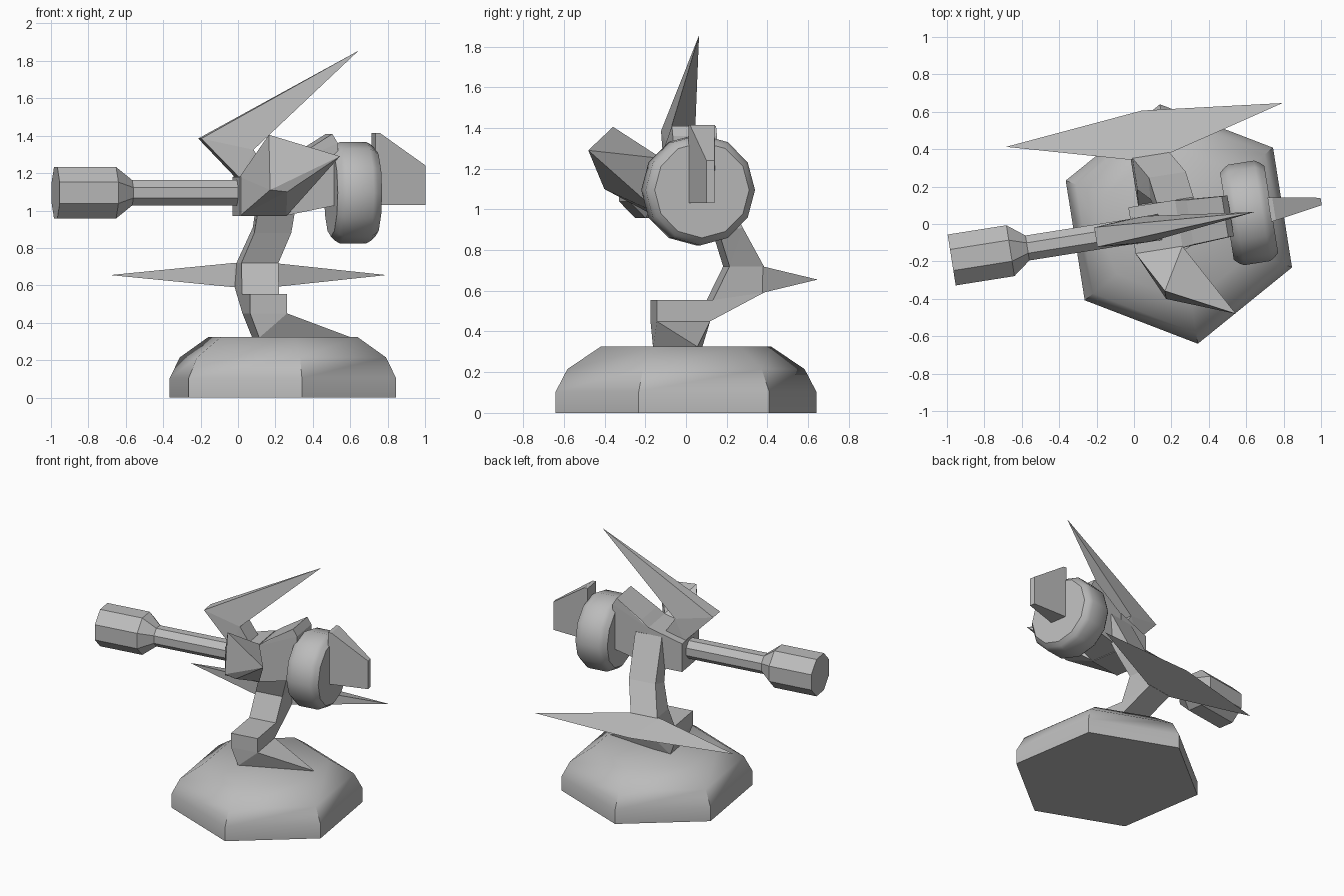
import bpy, bmesh, math
from mathutils import Matrix, Vector

cube = bpy.data.objects.get("Cube")
if cube:
    bpy.data.objects.remove(cube)

grey = bpy.data.materials.new("plain_grey")
grey.use_nodes = True
COLOR = (0.5, 0.5, 0.5, 1)
grey.diffuse_color = COLOR
grey.node_tree.nodes["Principled BSDF"].inputs["Base Color"].default_value = COLOR

# The whole turret is turned slightly about its base axis
FRAME = Matrix.Translation((0.24, 0, 0)) @ Matrix.Rotation(math.radians(9), 4, 'Z')
AXIS_Z = 1.095


def finish(name, bm, smooth=False):
    bmesh.ops.recalc_face_normals(bm, faces=bm.faces)
    bm.transform(FRAME)
    mesh = bpy.data.meshes.new(name)
    bm.to_mesh(mesh)
    bm.free()
    mesh.materials.append(grey)
    obj = bpy.data.objects.new(name, mesh)
    bpy.context.collection.objects.link(obj)
    if smooth:
        bpy.ops.object.select_all(action='DESELECT')
        obj.select_set(True)
        bpy.context.view_layer.objects.active = obj
        bpy.ops.object.shade_smooth_by_angle(angle=math.radians(40))


def hull(name, points):
    """Convex solid around a few corner points."""
    bm = bmesh.new()
    for p in points:
        bm.verts.new(p)
    bmesh.ops.convex_hull(bm, input=bm.verts)
    bmesh.ops.dissolve_limit(bm, angle_limit=0.02, verts=bm.verts, edges=bm.edges)
    finish(name, bm)


def prism(name, left, right):
    """Side outline given twice, joined by a strip."""
    bm = bmesh.new()
    a = [bm.verts.new(p) for p in left]
    b = [bm.verts.new(p) for p in right]
    bm.faces.new(a)
    bm.faces.new(b)
    for i in range(len(a)):
        j = (i + 1) % len(a)
        bm.faces.new((a[i], a[j], b[j], b[i]))
    bmesh.ops.remove_doubles(bm, verts=bm.verts, dist=0.0005)
    bmesh.ops.triangulate(bm, faces=[f for f in bm.faces if len(f.verts) > 4])
    finish(name, bm)


def lathe(name, profile, sides, start, turn, smooth=False):
    """Rings of (position along axis, radius), capped at both ends."""
    bm = bmesh.new()
    rings = []
    for pos, rad in profile:
        ring = []
        for k in range(sides):
            t = math.radians(start) + math.tau * k / sides
            ring.append(bm.verts.new(turn @ Vector((rad * math.cos(t), rad * math.sin(t), pos))))
        rings.append(ring)
    for r, s in zip(rings, rings[1:]):
        for k in range(sides):
            j = (k + 1) % sides
            bm.faces.new((r[k], r[j], s[j], s[k]))
    bm.faces.new(rings[0])
    bm.faces.new(rings[-1])
    finish(name, bm, smooth)


def both(points):
    """Mirror (x, half width, z) corners across the middle plane."""
    return [(x, s * w, z) for x, w, z in points for s in (-1, 1)]


# Hexagonal base
lathe("base", [(0, 0.648), (0.105, 0.648), (0.215, 0.59), (0.325, 0.425)],
      6, 30, Matrix.Identity(4), True)

# Barrel and rear drum share the horizontal axis
ALONG = Matrix.Translation((0, 0, AXIS_Z)) @ Matrix.Rotation(math.pi / 2, 4, 'Y')
lathe("barrel", [(-1.23, 0.149), (-0.912, 0.149), (-0.82, 0.073), (-0.2, 0.073)],
      8, 22.5, ALONG)
lathe("drum", [(0.26, 0.235), (0.285, 0.258), (0.31, 0.272), (0.45, 0.272),
               (0.475, 0.258), (0.5, 0.235)], 12, 0, ALONG, True)

# Tail fin on the drum
hull("tail_fin", both([(0.49, 0.065, 1.03), (0.49, 0.065, 1.415), (0.515, 0.062, 1.415),
                       (0.77, 0.02, 1.24), (0.77, 0.02, 1.03)]))

# Body block and the flare that carries the drum
hull("body", both([(-0.253, 0.13, 0.97), (0, 0.13, 0.97), (-0.253, 0.13, 1.18), (0, 0.13, 1.25)]))
hull("body_flare", both([(-0.02, 0.13, 0.97), (-0.02, 0.13, 1.23), (0.06, 0.12, 1.29),
                         (0.25, 0.11, 1.41), (0.28, 0.11, 1.36), (0.28, 0.11, 1.03)]))

# Front blade, flaring out of the body side
hull("front_blade", [(-0.253, -0.12, 0.97), (0, -0.12, 0.97), (-0.253, -0.12, 1.18), (0, -0.12, 1.25),
                     (-0.13, -0.342, 1.405), (-0.13, -0.385, 1.11),
                     (-0.04, -0.4, 1.1), (0.226, -0.522, 1.29)])

# Swept horn on top
horn = [(-0.45, 0.053, 1.385), (0.41, 0, 1.855), (-0.17, 0.07, 1.325),
        (-0.08, 0.07, 1.19), (-0.24, 0.07, 1.17)]
prism("horn", [(x, w, z) for x, w, z in horn], [(x, -w, z) for x, w, z in horn])

# Bent arm: (centre x, y, z)
arm = [(-0.1, -0.145, 0.555), (-0.1, 0.135, 0.555), (-0.09, 0.215, 0.72), (-0.03, 0.155, 0.88),
       (0, 0.03, 1.17), (0, 0.13, 1.2), (-0.02, 0.27, 0.91), (-0.09, 0.386, 0.72),
       (-0.1, 0.386, 0.59), (-0.1, 0.12, 0.45), (-0.1, -0.145, 0.45)]
prism("arm", [(x - 0.1, y, z) for x, y, z in arm], [(x + 0.1, y, z) for x, y, z in arm])

# Clawed foot
hull("foot", [(-0.2, -0.145, 0.45), (0, -0.145, 0.45), (-0.2, 0.12, 0.45), (0, 0.12, 0.45),
              (-0.15, -0.14, 0.32), (-0.15, 0.1, 0.32), (0, 0.08, 0.32), (0.36, 0, 0.325)])

# Back wing
hull("back_wing", [(-0.1 + s * w, y, z) for s in (-1, 1)
                   for w, y, z in ((0.104, 0.38, 0.59), (0.104, 0.38, 0.72),
                                   (0.748, 0.552, 0.655), (0, 0.63, 0.655))])
